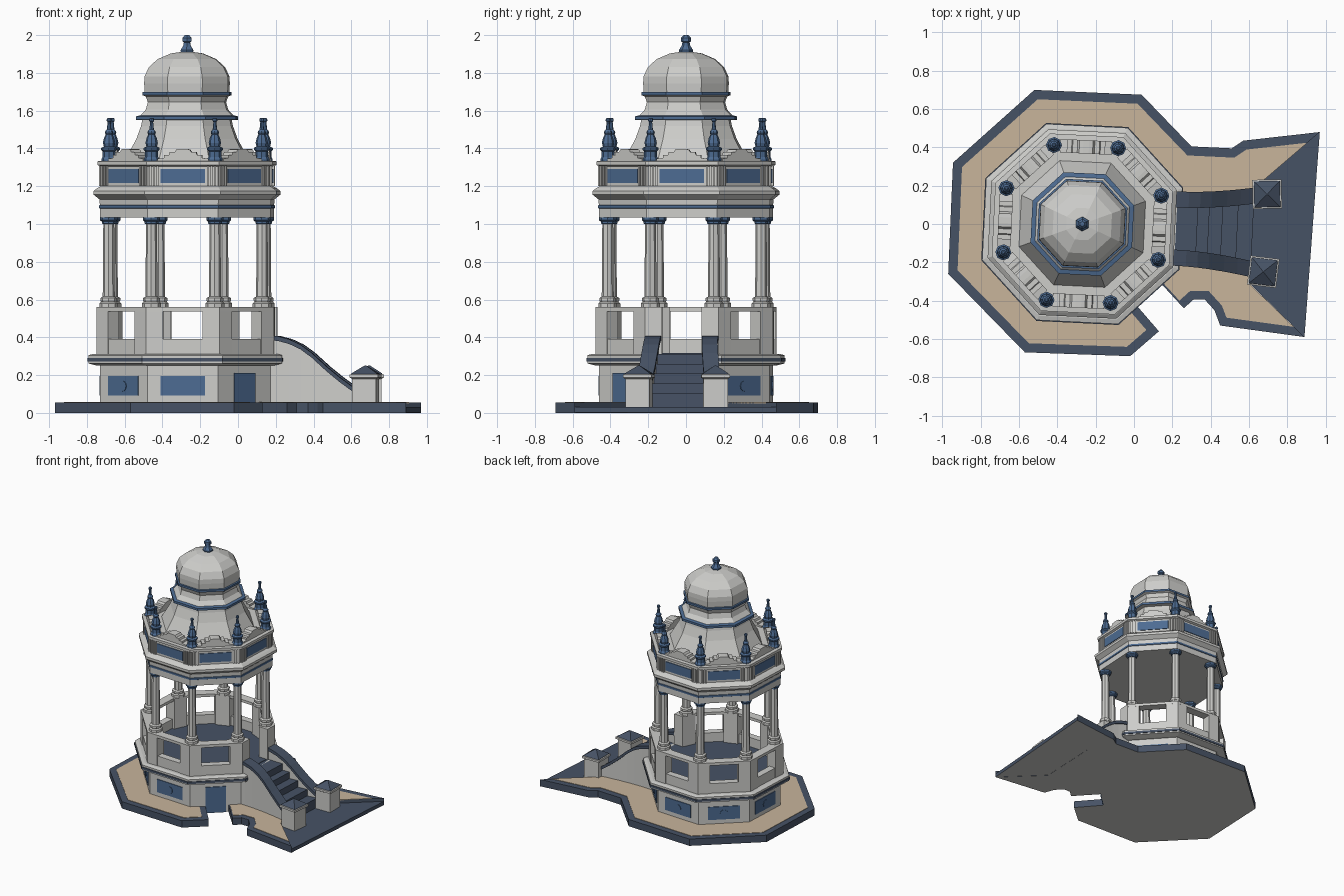
import bpy, bmesh, math
from mathutils import Matrix, Vector, geometry

if "Cube" in bpy.data.objects:
    bpy.data.objects.remove(bpy.data.objects["Cube"])

# ---- colours
def material(name, col):
    m = bpy.data.materials.new(name)
    m.diffuse_color = (*col, 1)
    m.use_nodes = True
    m.node_tree.nodes["Principled BSDF"].inputs["Base Color"].default_value = m.diffuse_color
    return m

STONE = material("pale stone", (0.61, 0.61, 0.59))
BLUE = material("painted blue", (0.075, 0.15, 0.29))
SLATE = material("dark slate", (0.062, 0.085, 0.13))
SAND = material("tan gravel", (0.58, 0.46, 0.33))
MATS = [STONE, BLUE, SLATE, SAND]
S, B, D, T = range(4)

# ---- helpers
W = Matrix.Translation((-0.27, 0, 0)) @ Matrix.Rotation(math.radians(-2.8), 4, 'Z')
I = Matrix.Identity(4)
UPRIGHT = Matrix(((0, 0, 1, 0), (1, 0, 0, 0), (0, 1, 0, 0), (0, 0, 0, 1)))  # xy profile -> yz, depth -> x

def rz(deg):
    return Matrix.Rotation(math.radians(deg), 4, 'Z')

def at(x, y=0, z=0):
    return Matrix.Translation((x, y, z))

def finish(name, bm, mtx):
    bmesh.ops.recalc_face_normals(bm, faces=bm.faces)
    me = bpy.data.meshes.new(name)
    bm.to_mesh(me)
    bm.free()
    for m in MATS:
        me.materials.append(m)
    me.transform(mtx)
    ob = bpy.data.objects.new(name, me)
    bpy.context.collection.objects.link(ob)
    return ob

def loft(name, rings, mats, mtx):
    """Bridge successive closed rings of points; mats holds one colour per band."""
    bm = bmesh.new()
    vs = [[bm.verts.new(p) for p in r] for r in rings]
    n = len(rings[0])
    for a, b, m in zip(vs, vs[1:], mats):
        for i in range(n):
            j = (i + 1) % n
            bm.faces.new((a[i], a[j], b[j], b[i])).material_index = m
    bm.faces.new(vs[0][::-1]).material_index = mats[0]
    bm.faces.new(vs[-1]).material_index = mats[-1]
    return finish(name, bm, mtx)

def prism(name, pts, z0, z1, mat, mtx=W, under=None):
    ob = loft(name, [[(x, y, z) for x, y in pts] for z in (z0, z1)], [mat], mtx)
    if under is not None:
        for p in ob.data.polygons:
            if p.normal.z < -0.9:
                p.material_index = under
    return ob

def box(name, x0, x1, y0, y1, z0, z1, mat, mtx=W):
    return prism(name, [(x0, y0), (x1, y0), (x1, y1), (x0, y1)], z0, z1, mat, mtx)

def lathe(name, prof, mtx=W, n=8, col=S):
    """prof: (radius, z, optional colour of the band above)."""
    rings = [[(p[0] * math.cos(math.tau * (i + .5) / n), p[0] * math.sin(math.tau * (i + .5) / n), p[1])
              for i in range(n)] for p in prof]
    return loft(name, rings, [p[2] if len(p) > 2 else col for p in prof[:-1]], mtx)

# ---- ground slab with door notch, gravel top and recessed forecourt
outline = [(.97, .48), (.57, .435), (.51, .395), (.30, .405), (.04, .675), (-.52, .70), (-.945, .32),
           (-.97, -.26), (-.57, -.67), (-.02, -.69), (.13, -.56), (-.03, -.375), (.09, -.255), (.26, -.44),
           (.31, -.395), (.37, -.395), (.42, -.45), (.45, -.53), (.89, -.59), (.60, -.31), (.62, .18)]
border = [.048] * 10 + [.045, 0, .01] + [.045] * 5 + [0, 0, 0]

def inset(pts, dist):
    lines = []
    for i, d in enumerate(dist):
        a, b = Vector((*pts[i], 0)), Vector((*pts[(i + 1) % len(pts)], 0))
        t = (b - a).normalized()
        off = Vector((-t.y, t.x, 0)) * d
        lines.append((a + off, b + off))
    return [geometry.intersect_line_line(*lines[i - 1], *lines[i])[0].xy for i in range(len(pts))]

prism("ground_slab", outline, 0, .055, D, I, under=S)
prism("gravel", inset(outline, border), .05, .058, T, I)
prism("forecourt", [(.97, .48), (.5, .08), (.5, -.21), (.89, -.59)], .001, .03, D, I, under=S)

# ---- plinth, cornice and floor
lathe("plinth", [(.49, .002), (.49, .25), (.505, .25), (.555, .262), (.555, .272, D), (.56, .272, D),
                 (.56, .29, D), (.555, .29), (.555, .305), (.53, .312)])
lathe("balcony_floor", [(.50, .305), (.50, .316)], col=D)

# ---- entablature, attic and roof
lathe("entablature", [(.47, 1.035), (.49, 1.035), (.49, 1.082, B), (.494, 1.084, B), (.494, 1.098, B), (.49, 1.1),
                      (.492, 1.13), (.525, 1.155), (.525, 1.175), (.505, 1.19), (.485, 1.2), (.485, 1.305),
                      (.502, 1.312), (.502, 1.332), (.47, 1.335)])
lathe("bell_roof", [(.36, 1.32), (.325, 1.38), (.285, 1.45), (.258, 1.52), (.252, 1.55), (.287, 1.552, B),
                    (.287, 1.57, B), (.262, 1.575), (.232, 1.605), (.22, 1.645), (.232, 1.675), (.25, 1.682, B),
                    (.25, 1.698, B), (.238, 1.70), (.241, 1.745), (.239, 1.78), (.215, 1.83), (.165, 1.873),
                    (.09, 1.903), (.02, 1.913)])
lathe("finial", [(.036, 1.905), (.038, 1.92), (.022, 1.945), (.019, 1.962), (.027, 1.967), (.027, 1.985),
                 (.013, 2.0)], n=6, col=B)

# ---- details on each of the eight sides (0 = stairs, 7 = door)
half_crest = [(.135, 1.33), (.135, 1.345), (.10, 1.35), (.10, 1.365), (.075, 1.365), (.07, 1.38), (.045, 1.38),
              (.035, 1.395), (.015, 1.397)]
crest = half_crest + [(-x, z) for x, z in reversed(half_crest)]
circle = [(.028 * math.cos(math.tau * i / 12), .142 + .028 * math.sin(math.tau * i / 12)) for i in range(12)]
c8 = math.cos(math.pi / 8)
for k in range(8):
    F = W @ rz(45 * k)
    a = .485 * c8
    box(f"attic_panel_{k}", a - .01, a + .005, -.118, .118, 1.218, 1.29, B, F)
    for s in (-1, 1):
        for j, y in enumerate((.133, .152, .171)):
            box(f"attic_rib_{k}_{s}_{j}", a - .01, a + .01, s * y - .005, s * y + .005, 1.2, 1.308, S, F)
    prism(f"crest_{k}", crest, 0, .07, S, F @ at(.368) @ UPRIGHT)
    if k:
        o = .51 * c8
        box(f"parapet_wall_{k}", o - .06, o - .006, -.18, .18, .312, .39, S, F)
        box(f"parapet_rail_{k}", o - .07, o, -.19, .19, .538, .56, S, F)
    a = .49 * c8
    if k == 7:
        box("door", a - .01, a + .006, -.075, .075, .002, .21, B, F)
    elif k:
        box(f"plinth_panel_{k}", a - .01, a + .005, -.118, .118, .092, .196, B, F)
        prism(f"plinth_roundel_{k}", circle, 0, .009, B, F @ at(a) @ UPRIGHT)

# ---- piers, columns and pinnacles on each corner
for k in range(8):
    C = W @ rz(22.5 + 45 * k)
    prism(f"pier_{k}", [(.51, 0), (.475, .083), (.402, .053), (.402, -.053), (.475, -.083)], .31, .56, S, C)
    lathe(f"column_{k}", [(.05, .558), (.05, .58), (.041, .588), (.045, .596), (.045, .608), (.032, .615),
                          (.029, 1.0, B), (.036, 1.002, B), (.036, 1.012, B), (.046, 1.02, B), (.046, 1.038, B),
                          (.03, 1.04)], C @ at(.44))
    lathe(f"pinnacle_{k}", [(.041, 1.33), (.041, 1.345), (.034, 1.355), (.034, 1.385), (.042, 1.393), (.042, 1.403),
                            (.028, 1.41), (.033, 1.43), (.027, 1.455), (.018, 1.475), (.022, 1.482), (.02, 1.492),
                            (.012, 1.5), (.008, 1.54), (.013, 1.546), (.012, 1.558), (.006, 1.562)],
          C @ at(.438), col=B)

# ---- stairs
for i, (u0, u1, w) in enumerate([(.42, .60, .152), (.60, .66, .154), (.66, .73, .16), (.73, .81, .168),
                                 (.81, .89, .178)]):
    box(f"step_{i}", u0, u1, -w, w, .002, .312 - .052 * i, D)

# ---- curved stair walls with slate coping, and gate posts at the foot
path = [(.44, .152, .41), (.49, .152, .406), (.55, .153, .39), (.61, .156, .362), (.67, .161, .318),
        (.75, .170, .245), (.82, .180, .188), (.90, .193, .13)]

def sweep(name, s, half, base, top, mat):
    rings = [[(u, s * v - half, base(z)), (u, s * v + half, base(z)), (u, s * v + half, top(z)),
              (u, s * v - half, top(z))] for u, v, z in path]
    loft(name, rings, [mat] * (len(path) - 1), W)

for s, side in ((-1, "front"), (1, "back")):
    sweep(f"stair_wall_{side}", s, .033, lambda z: .002, lambda z: z - .015, S)
    sweep(f"stair_coping_{side}", s, .042, lambda z: z - .025, lambda z: z, D)
    P = W @ at(.956, s * .203) @ rz(s * 4 + 45)
    q = math.sqrt(2)
    lathe(f"gate_post_{side}", [(.064 * q, .01), (.064 * q, .18), (.076 * q, .187), (.076 * q, .203),
                                (.068 * q, .205)], P @ rz(-45), n=4)
    lathe(f"gate_post_cap_{side}", [(.07 * q, .2), (.066 * q, .21), (.003, .252)], P @ rz(-45), n=4, col=D)
